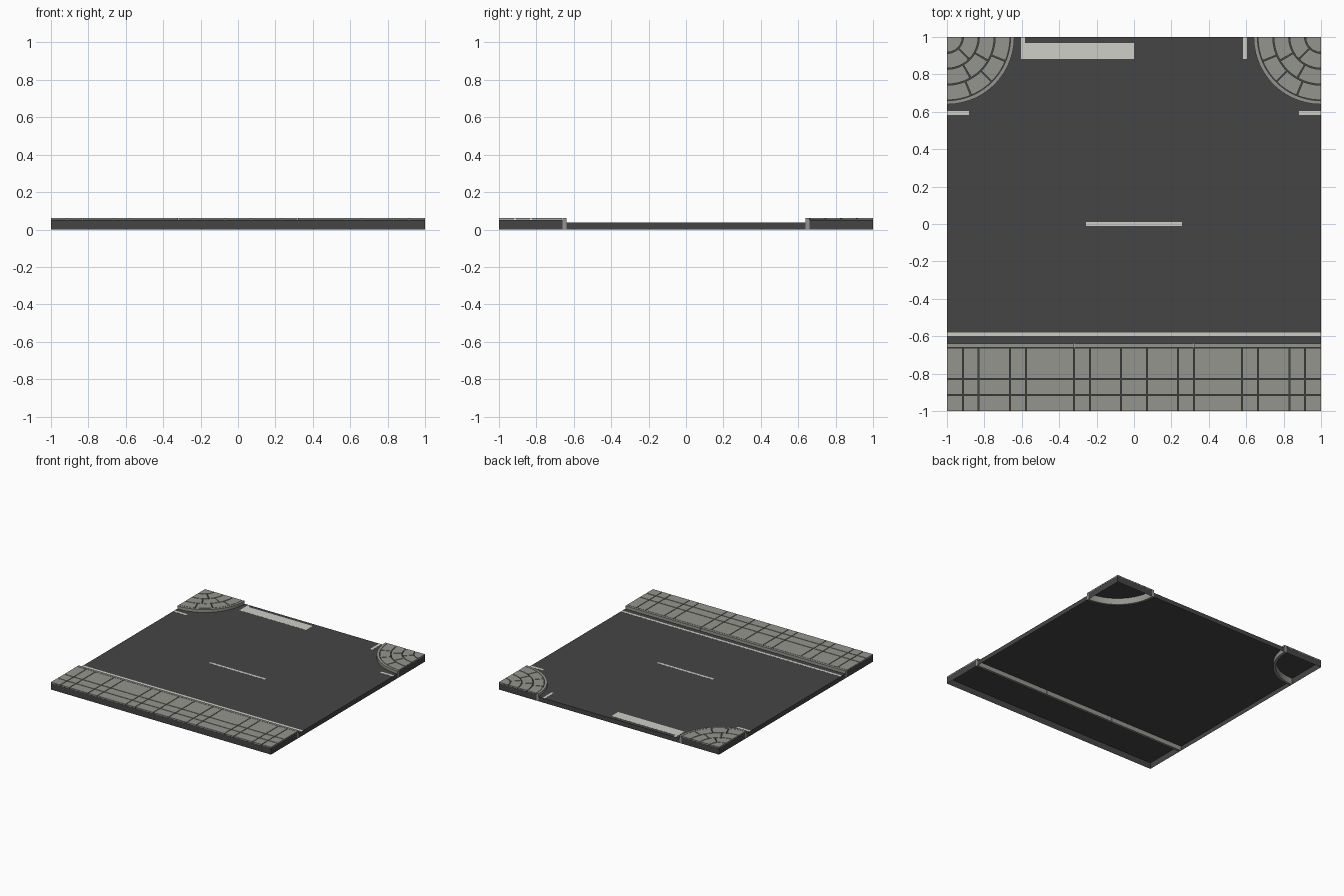
import bpy, bmesh
from math import pi, cos, sin

cube = bpy.data.objects.get("Cube")
if cube:
    bpy.data.objects.remove(cube, do_unlink=True)

ROAD, BASE, TOP = 0.037, 0.052, 0.061  # heights
EDGE, INNER = 0.64, 0.66               # kerb faces, measured from the centre
R_OUT, R_IN = 1 - EDGE, 1 - INNER      # corner kerb radii
GAP = 0.003                            # half of a paving joint
LIFT = 0.0004                          # clearance that keeps plates above their bed


def material(name, rgb):
    m = bpy.data.materials.new(name)
    m.use_nodes = True
    m.diffuse_color = (*rgb, 1)
    m.node_tree.nodes["Principled BSDF"].inputs["Base Color"].default_value = (*rgb, 1)
    return m


asphalt = material("asphalt", (0.06, 0.06, 0.06))
stone = material("paving_stone", (0.3, 0.3, 0.275))
paint = material("road_paint", (0.62, 0.62, 0.57))


def finish(name, bm, mat, smooth=False):
    me = bpy.data.meshes.new(name)
    bm.to_mesh(me)
    bm.free()
    me.materials.append(mat)
    ob = bpy.data.objects.new(name, me)
    bpy.context.collection.objects.link(ob)
    if smooth:
        bpy.ops.object.select_all(action='DESELECT')
        ob.select_set(True)
        bpy.context.view_layer.objects.active = ob
        bpy.ops.object.shade_smooth_by_angle()


def ccw(pts):
    area = sum(a[0] * b[1] - b[0] * a[1] for a, b in zip(pts, pts[1:] + pts[:1]))
    return pts if area > 0 else pts[::-1]


def prism(bm, outline, z0, z1):
    """Closed block over an outline."""
    outline = ccw(outline)
    low = [bm.verts.new((x, y, z0)) for x, y in outline]
    high = [bm.verts.new((x, y, z1)) for x, y in outline]
    bm.faces.new(high)
    bm.faces.new(low[::-1])
    n = len(outline)
    for i in range(n):
        j = (i + 1) % n
        bm.faces.new((low[i], low[j], high[j], high[i]))


def rect(x0, x1, y0, y1):
    return [(x0, y0), (x1, y0), (x1, y1), (x0, y1)]


def arc(s, r, a0, a1, n=24):
    """Arc about a back corner; angles run from the side edge to the back edge."""
    angles = [a0 + (a1 - a0) * i / n for i in range(n + 1)]
    return [(s * (1 - r * sin(a)), 1 - r * cos(a)) for a in angles]


def sector(s, r0, r1, a0, a1, n=24):
    inner = arc(s, r0, a0, a1, n) if r0 > 0 else [(s, 1)]
    return arc(s, r1, a0, a1, n) + inner[::-1]


def shell(name, outline, z):
    """Open-bottomed surface with skirts along the border of the tile."""
    bm = bmesh.new()
    top = [bm.verts.new((x, y, z)) for x, y in ccw(outline)]
    face = bm.faces.new(top)
    n = len(top)
    for i in range(n):
        a, b = top[i], top[(i + 1) % n]
        if any(abs(abs(a.co[k]) - 1) < 1e-5 and abs(a.co[k] - b.co[k]) < 1e-5
               for k in (0, 1)):
            c = bm.verts.new((b.co.x, b.co.y, 0))
            d = bm.verts.new((a.co.x, a.co.y, 0))
            bm.faces.new((b, a, d, c))
    bmesh.ops.triangulate(bm, faces=[face])
    finish(name, bm, asphalt)


# Road surface and bedding under the paving
shell("road", [(-1, -EDGE), (1, -EDGE)] + arc(1, R_OUT, 0, pi / 2)
      + arc(-1, R_OUT, pi / 2, 0), ROAD)
shell("pavement_bed", rect(-1, 1, -1, -INNER), BASE)

# Straight kerb in three lengths
bm = bmesh.new()
for x0, x1 in ((-1, -0.322), (-0.318, 0.318), (0.322, 1)):
    prism(bm, rect(x0, x1, -INNER, -EDGE), 0, TOP)
finish("straight_kerb", bm, stone)

# Straight paving, a mirrored pattern of wide and narrow slabs flush with the border
half = [0.07, 0.235, 0.32, 0.578, 0.663, 0.832, 0.914, 1]
columns = [-x for x in reversed(half)] + half
rows = [-1, -0.914, -0.829, -INNER]
bm = bmesh.new()
for x0, x1 in zip(columns, columns[1:]):
    for y0, y1 in zip(rows, rows[1:]):
        prism(bm, rect(x0 + GAP if x0 > -1 else -1, x1 - GAP if x1 < 1 else 1,
                       y0 + GAP if y0 > -1 else -1, y1 - GAP), BASE + LIFT, TOP)
finish("pavement_slabs", bm, stone)

# Rounded corners: bed, kerb and fanned paving
for side, s in (("left", 1), ("right", -1)):
    shell(side + "_corner_bed", sector(s, 0, R_IN, 0, pi / 2), BASE)

    bm = bmesh.new()
    prism(bm, sector(s, R_IN, R_OUT, 0, pi / 2), 0, TOP)
    finish(side + "_corner_kerb", bm, stone, smooth=True)

    bm = bmesh.new()
    step = R_IN / 4
    for ring in range(4):
        r0 = ring * step + GAP if ring else 0
        r1 = (ring + 1) * step - GAP
        count = ring + 1
        joint = 2 * GAP / (r0 + r1)
        for k in range(count):
            a0 = pi / 2 * k / count + (joint if k else 0)
            a1 = pi / 2 * (k + 1) / count - (joint if k < count - 1 else 0)
            prism(bm, sector(s, r0, r1, a0, a1, 6), BASE + LIFT, TOP)
    finish(side + "_corner_slabs", bm, stone)

# Painted road markings
markings = {
    "front_edge_line": rect(-1, 1, -0.6, -0.58),
    "centre_dash": rect(-0.256, 0.256, -0.01, 0.01),
    "stop_line": rect(-0.583, 0, 0.882, 0.968),
    "right_back_line": rect(-0.604, -0.583, 0.882, 1),
    "left_back_line": rect(0.583, 0.604, 0.882, 1),
    "right_side_line": rect(-1, -0.882, 0.583, 0.604),
    "left_side_line": rect(0.882, 1, 0.583, 0.604),
}
for name, outline in markings.items():
    bm = bmesh.new()
    prism(bm, outline, ROAD + LIFT, ROAD + 0.001)
    finish(name, bm, paint)
